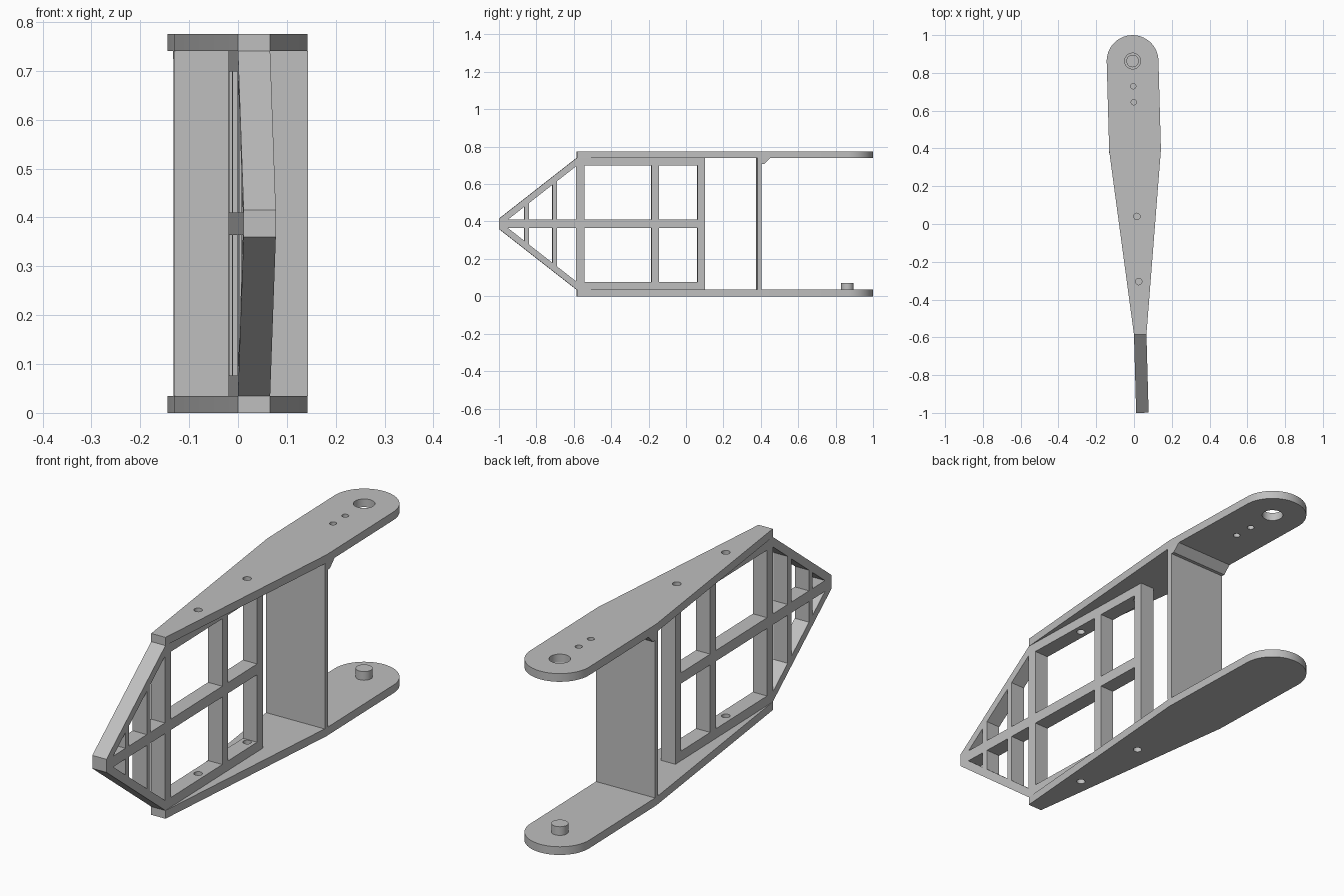
import bpy, bmesh, math
from mathutils import Matrix, Vector

if "Cube" in bpy.data.objects:
    bpy.data.objects.remove(bpy.data.objects["Cube"])

# One plain grey material
grey = bpy.data.materials.new("plain_grey")
grey.use_nodes = True
colour = (0.52, 0.52, 0.52, 1)
grey.diffuse_color = colour
grey.node_tree.nodes["Principled BSDF"].inputs["Base Color"].default_value = colour

# The whole bracket is turned slightly about the vertical axis
PLACE = Matrix.Translation((0.0165, 0, 0)) @ Matrix.Rotation(math.radians(1.6), 4, "Z")

HEIGHT, THICK = 0.775, 0.035
LOW, HIGH = THICK, HEIGHT - THICK
MID = HEIGHT / 2
WIDE, NARROW = 0.137, 0.033
END_Y, FRONT_Y, WALL_Y = 0.863, -0.585, 0.39


def circle(x, y, r, n=32):
    return [(x + r * math.cos(2 * math.pi * i / n), y + r * math.sin(2 * math.pi * i / n))
            for i in range(n)]


def prism(name, loops, start, end, axis="Z"):
    """Extrude an outline with optional holes along Z (x, y) or X (y, z)."""
    def point(p):
        return Vector((p[0], p[1], start)) if axis == "Z" else Vector((start, p[0], p[1]))
    bm = bmesh.new()
    for loop in loops:
        vs = [bm.verts.new(point(p)) for p in loop]
        for a, b in zip(vs, vs[1:] + vs[:1]):
            bm.edges.new((a, b))
    if len(loops) == 1:
        bm.faces.new(vs)
    else:
        bmesh.ops.triangle_fill(bm, use_beauty=True, use_dissolve=False, edges=bm.edges[:])
    grown = bmesh.ops.extrude_face_region(bm, geom=bm.faces[:], use_keep_orig=True)["geom"]
    step = Vector((0, 0, end - start)) if axis == "Z" else Vector((end - start, 0, 0))
    bmesh.ops.translate(bm, vec=step, verts=[g for g in grown if isinstance(g, bmesh.types.BMVert)])
    bmesh.ops.recalc_face_normals(bm, faces=bm.faces[:])
    mesh = bpy.data.meshes.new(name)
    bm.to_mesh(mesh)
    bm.free()
    mesh.materials.append(grey)
    obj = bpy.data.objects.new(name, mesh)
    bpy.context.collection.objects.link(obj)
    obj.matrix_world = PLACE
    return obj


def smooth(obj):
    bpy.ops.object.select_all(action="DESELECT")
    obj.select_set(True)
    bpy.context.view_layer.objects.active = obj
    bpy.ops.object.shade_smooth_by_angle(angle=math.radians(30))


# Arm plates: tapered nose, parallel middle, round end
arc = [(WIDE * math.cos(math.pi * i / 32), END_Y + WIDE * math.sin(math.pi * i / 32))
       for i in range(33)]
outline = [(-NARROW, FRONT_Y), (NARROW, FRONT_Y), (WIDE, WALL_Y)] + arc + [(-WIDE, WALL_Y)]
SCREWS = (-0.305, 0.04)
screw_holes = [circle(0, y, 0.017) for y in SCREWS]
pin_holes = [circle(0, y, 0.014) for y in (0.645, 0.73)]
smooth(prism("bottom_plate", [outline] + screw_holes, 0, LOW))
smooth(prism("top_plate", [outline] + screw_holes + pin_holes + [circle(0, END_Y, 0.042)],
             HIGH, HEIGHT))

# Pivot peg on the bottom plate
smooth(prism("pivot_peg", [circle(0, END_Y, 0.033)], LOW - 0.005, 0.072))

# Cross wall and the wedge under the top plate
prism("cross_wall", [[(WALL_Y - 0.011, LOW), (WALL_Y + 0.011, LOW),
                      (WALL_Y + 0.011, HIGH), (WALL_Y - 0.011, HIGH)]], -WIDE, WIDE, "X")
prism("wall_wedge", [[(0.4, HIGH), (0.447, HIGH), (0.415, 0.708), (0.4, 0.708)]],
      -WIDE, WIDE, "X")

# Lattice frame: outline with pointed nose, and windows mirrored about mid height
TIP, BACK, BAR = -1.0, 0.1, 0.023
TIP_HALF = 0.028
SLOPE = (HIGH - MID - TIP_HALF) / (FRONT_Y - TIP)


def nose_edge(y):
    """Height above the middle of the inner edge of the sloped bar."""
    return TIP_HALF - 0.042 + SLOPE * (y - TIP)


frame_top = [(TIP, TIP_HALF), (FRONT_Y, HIGH - MID), (BACK, HIGH - MID)]
frame_outline = [(y, MID + h) for y, h in frame_top] + \
                [(y, MID - h) for y, h in reversed(frame_top)]
window_top = HIGH - MID - 0.041
windows = [[(a, BAR), (b, BAR), (b, window_top), (a, window_top)]
           for a, b in ((-0.545, -0.185), (-0.145, 0.06))]
windows += [[(a, BAR), (b, BAR), (b, nose_edge(b)), (a, nose_edge(a))]
            for a, b in ((-0.84, -0.716), (-0.69, -0.588))]
point_y = TIP + (BAR + 0.042 - TIP_HALF) / SLOPE
windows.append([(point_y, BAR), (-0.866, BAR), (-0.866, nose_edge(-0.866))])
openings = [[(y, MID + s * h) for y, h in w] for w in windows for s in (1, -1)]
frame = prism("lattice_frame", [frame_outline] + openings, -NARROW, NARROW, "X")

# Screw holes through the top and bottom bars of the frame
for y in SCREWS:
    for low, high in ((LOW - 0.02, LOW + 0.07), (HIGH - 0.07, HIGH + 0.02)):
        cutter = prism("hole_cutter", [circle(0, y, 0.017)], low, high)
        cutter.hide_render = True
        cut = frame.modifiers.new("screw_hole", "BOOLEAN")
        cut.operation, cut.solver, cut.object = "DIFFERENCE", "EXACT", cutter
        bpy.context.view_layer.objects.active = frame
        bpy.ops.object.modifier_apply(modifier=cut.name)
        bpy.data.objects.remove(cutter)
smooth(frame)
